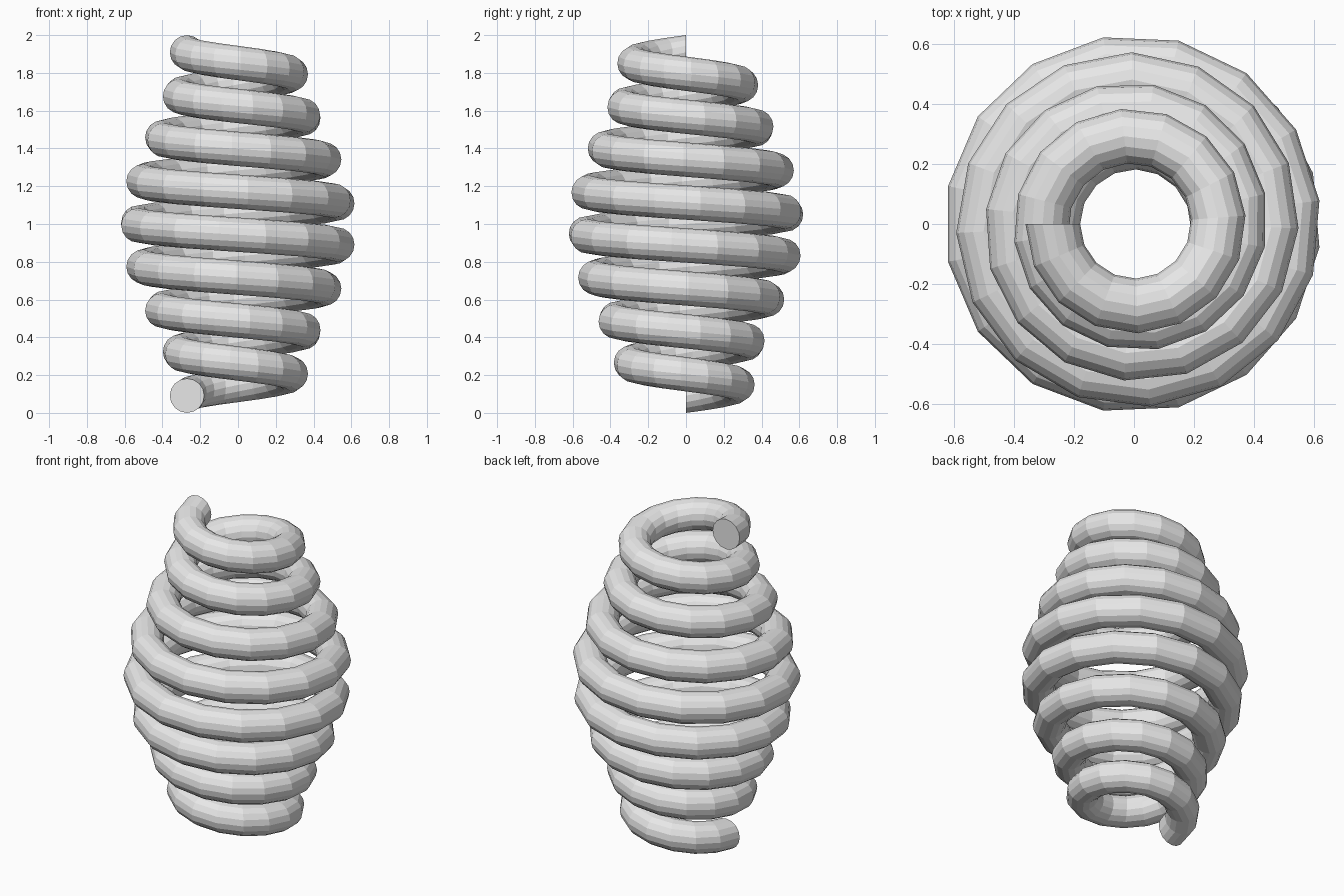
import bpy, bmesh, math

if "Cube" in bpy.data.objects:
    bpy.data.objects.remove(bpy.data.objects["Cube"])

TURNS, STEPS, SIDES = 8, 125, 16
TUBE = 0.091            # radius of the wire
Z0, Z1 = TUBE, 2 - TUBE

grey = bpy.data.materials.new("light grey")
grey.diffuse_color = (0.8, 0.8, 0.8, 1)
grey.use_nodes = True
grey.node_tree.nodes["Principled BSDF"].inputs["Base Color"].default_value = grey.diffuse_color

# Barrel-shaped coil: vertical circular sections swept clockwise as they rise
bm = bmesh.new()
rings = []
for i in range(STEPS + 1):
    t = i / STEPS
    a = math.pi - 2 * math.pi * TURNS * t
    rad = 0.405 - 0.135 * math.cos(2 * math.pi * t)
    z = Z0 + (Z1 - Z0) * t
    ring = []
    for j in range(SIDES):
        b = 2 * math.pi * j / SIDES
        r = rad + TUBE * math.cos(b)
        ring.append(bm.verts.new((r * math.cos(a), r * math.sin(a), z + TUBE * math.sin(b))))
    rings.append(ring)

for r0, r1 in zip(rings, rings[1:]):
    for j in range(SIDES):
        k = (j + 1) % SIDES
        bm.faces.new((r0[j], r0[k], r1[k], r1[j]))

# Flat end caps
bm.faces.new(rings[0])
bm.faces.new(rings[-1])
bmesh.ops.recalc_face_normals(bm, faces=bm.faces)

mesh = bpy.data.meshes.new("coil_spring")
bm.to_mesh(mesh)
bm.free()
mesh.materials.append(grey)
bpy.context.collection.objects.link(bpy.data.objects.new("coil_spring", mesh))
